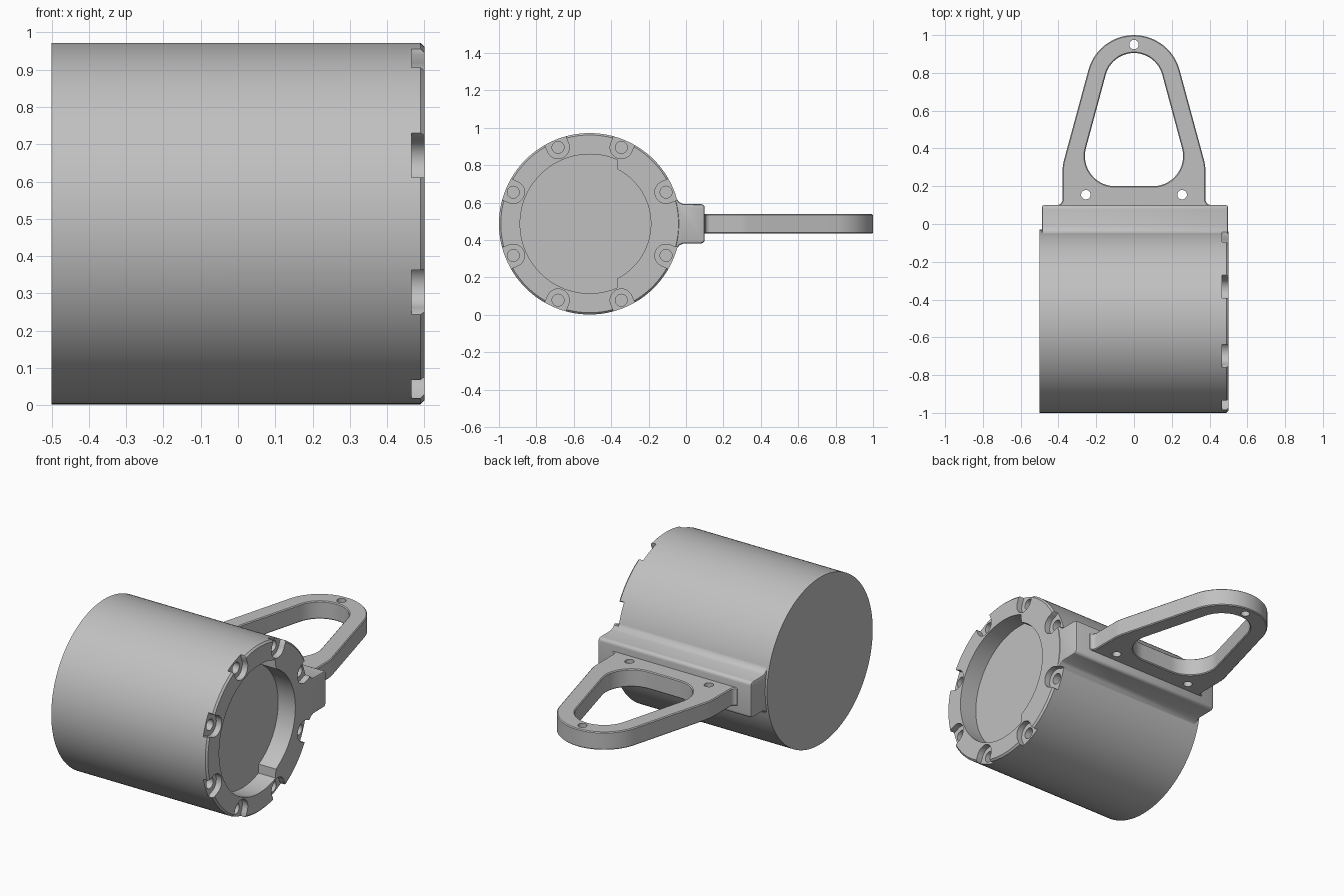
import bpy, bmesh
from math import cos, sin, radians
from mathutils import Vector

if "Cube" in bpy.data.objects:
    bpy.data.objects.remove(bpy.data.objects["Cube"])

CY, CZ, R = -0.515, 0.487, 0.485      # drum axis and radius

grey = bpy.data.materials.new("plain grey")
grey.use_nodes = True
grey.diffuse_color = (0.53, 0.53, 0.53, 1)
grey.node_tree.nodes["Principled BSDF"].inputs["Base Color"].default_value = (0.53, 0.53, 0.53, 1)


def arc(cx, cy, r, a0, a1, n):
    """Points on an arc, angles in degrees, both ends included."""
    steps = [radians(a0 + (a1 - a0) * i / n) for i in range(n + 1)]
    return [(cx + r * cos(a), cy + r * sin(a)) for a in steps]


def circle(cx, cy, r, n):
    return arc(cx, cy, r, 0, 360, n)[:-1]


def prism(name, outlines, axis, low, high, bevel_end=0):
    """Extrude one or more closed outlines along x or z."""
    bm = bmesh.new()
    for pts in outlines:
        place = (lambda p, h: (h, *p)) if axis == "x" else (lambda p, h: (*p, h))
        base = bm.faces.new([bm.verts.new(place(p, low)) for p in pts])
        top = bmesh.ops.extrude_face_region(bm, geom=[base], use_keep_orig=True)["geom"]
        shift = Vector(place((0, 0), high - low))
        bmesh.ops.translate(bm, vec=shift, verts=[v for v in top if isinstance(v, bmesh.types.BMVert)])
        if bevel_end:
            end = [f for f in top if isinstance(f, bmesh.types.BMFace)][0]
            bmesh.ops.bevel(bm, geom=list(end.edges), offset=bevel_end, segments=1,
                            affect="EDGES", profile=0.5)
    bmesh.ops.recalc_face_normals(bm, faces=bm.faces)
    mesh = bpy.data.meshes.new(name)
    bm.to_mesh(mesh)
    bm.free()
    mesh.materials.append(grey)
    obj = bpy.data.objects.new(name, mesh)
    bpy.context.collection.objects.link(obj)
    return obj


def apply(obj, mod):
    bpy.ops.object.select_all(action="DESELECT")
    obj.select_set(True)
    bpy.context.view_layer.objects.active = obj
    bpy.ops.object.modifier_apply(modifier=mod.name)


def combine(obj, tool, operation):
    mod = obj.modifiers.new("combine", "BOOLEAN")
    mod.object, mod.operation, mod.solver = tool, operation, "EXACT"
    apply(obj, mod)
    bpy.data.objects.remove(tool)


def soften(obj, width, segments):
    mod = obj.modifiers.new("soften", "BEVEL")
    mod.width, mod.segments = width, segments
    mod.limit_method, mod.angle_limit = "ANGLE", radians(40)
    apply(obj, mod)


def smooth(obj):
    bpy.ops.object.select_all(action="DESELECT")
    obj.select_set(True)
    bpy.context.view_layer.objects.active = obj
    bpy.ops.object.shade_smooth_by_angle(angle=radians(30))


# Drum with a chamfered open end
drum = prism("drum", [circle(CY, CZ, R, 128)], "x", -0.5, 0.5, 0.01)

# Mounting block flaring into the drum
half = [(-0.12, 0.16), (-0.057, 0.155), (-0.047, 0.13), (-0.035, 0.115), (-0.015, 0.106)]
half += arc(0.08, 0.085, 0.02, 90, 0, 5)
profile = [(y, CZ + z) for y, z in half] + [(y, CZ - z) for y, z in reversed(half)]
block = prism("mounting_block", [profile], "x", -0.488, 0.498)
soften(block, 0.012, 2)
combine(drum, block, "UNION")

# Shallow pocket with a thicker wall on the handle side
pocket = arc(CY, CZ, 0.372, 67, 293, 72) + arc(CY, CZ, 0.327, -63, 63, 40)
combine(drum, prism("pocket_cutter", [pocket], "x", 0.39, 0.6), "DIFFERENCE")

# Eight bolt seats open to the rim, each with a hole
seats, holes = [], []
for k in range(8):
    a = radians(22.5 + 45 * k)
    u, v = Vector((cos(a), sin(a))), Vector((-sin(a), cos(a)))
    centre = Vector((CY, CZ)) + 0.442 * u
    local = arc(0, 0, 0.06, 90, 270, 20) + [(0.025, -0.06), (0.075, -0.078), (0.075, 0.078), (0.025, 0.06)]
    seats.append([tuple(centre + p * u + q * v) for p, q in local])
    holes.append(circle(*centre, 0.032, 24))
combine(drum, prism("seat_cutter", seats, "x", 0.465, 0.6), "DIFFERENCE")
combine(drum, prism("hole_cutter", holes, "x", 0.40, 0.6), "DIFFERENCE")
smooth(drum)

# Tapered loop handle
side = [(0.405, 0.08), (0.405, 0.1)] + arc(0.405, 0.128, 0.026, 260, 180, 6)
side += arc(0.18, 0.285, 0.198, 0, 14.5, 6) + arc(0, 0.75, 0.25, 14.5, 84, 16)
outline = side + [(0, 1)] + [(-x, y) for x, y in reversed(side)]
handle = prism("handle", [outline], "z", CZ - 0.052, CZ + 0.052)
side = arc(0.1, 0.36, 0.16, -90, 14.5, 20) + arc(0, 0.75, 0.155, 14.5, 84, 12)
opening = side + [(0, 0.905)] + [(-x, y) for x, y in reversed(side)]
combine(handle, prism("opening_cutter", [opening], "z", 0, 1), "DIFFERENCE")
soften(handle, 0.01, 1)
pins = [circle(x, y, 0.025, 24) for x, y in ((-0.255, 0.155), (0.255, 0.155), (0, 0.95))]
combine(handle, prism("pin_cutter", pins, "z", 0, 1), "DIFFERENCE")
smooth(handle)
